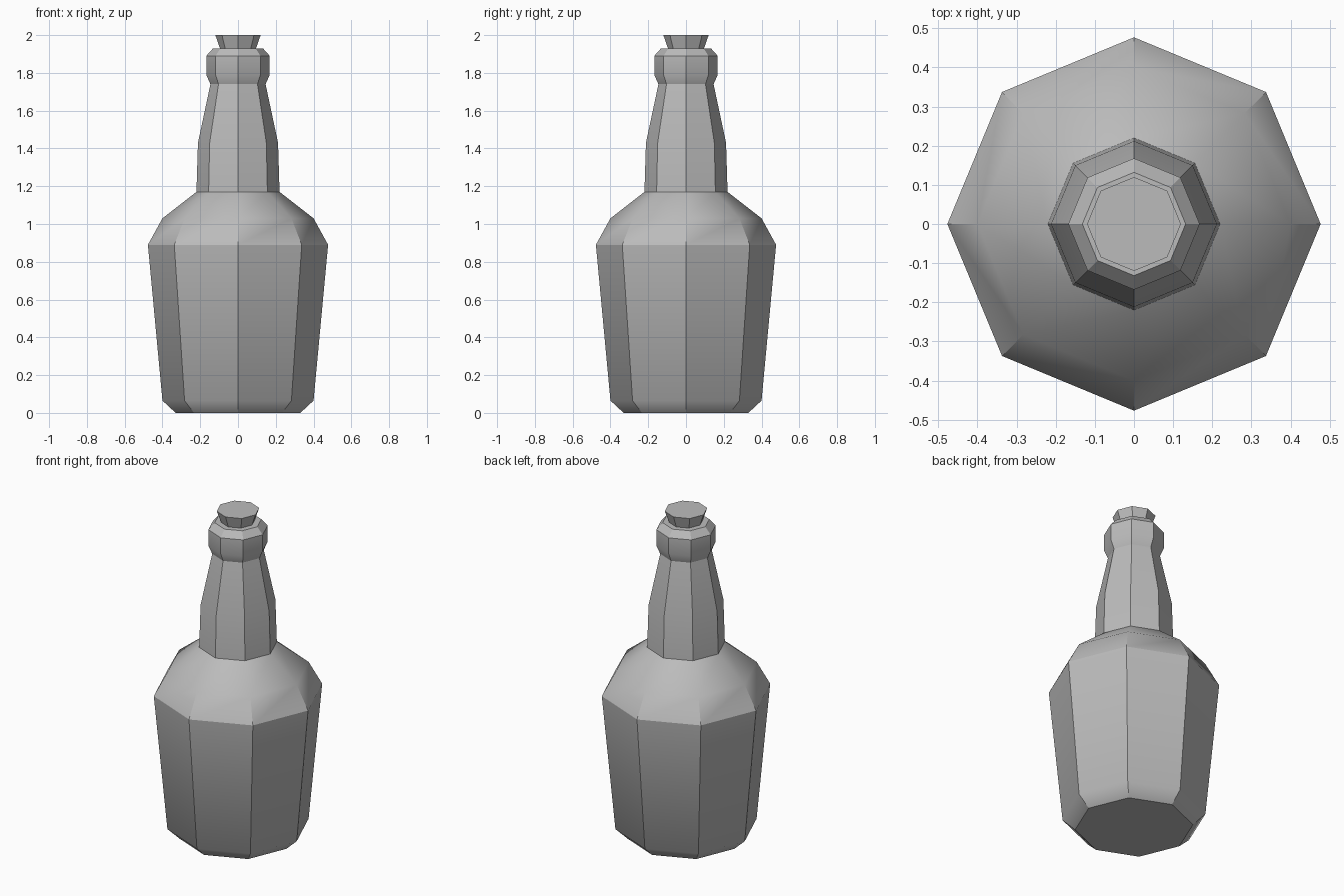
import bpy, bmesh
from math import cos, sin, pi, radians

SIDES = 8

cube = bpy.data.objects.get("Cube")
if cube:
    bpy.data.objects.remove(cube, do_unlink=True)

# One plain grey for the whole bottle
grey = bpy.data.materials.new("plain_grey")
grey.use_nodes = True
colour = (0.5, 0.5, 0.5, 1)
grey.diffuse_color = colour
grey.node_tree.nodes["Principled BSDF"].inputs["Base Color"].default_value = colour


def lathe(name, profile, soft_heights=()):
    """Closed eight-sided turned part from (radius, height) points."""
    bm = bmesh.new()
    rings = []
    for r, z in profile:
        angles = [2 * pi * i / SIDES for i in range(SIDES)]
        rings.append([bm.verts.new((r * cos(a), r * sin(a), z)) for a in angles])
    for low, high in zip(rings, rings[1:]):
        for i in range(SIDES):
            j = (i + 1) % SIDES
            bm.faces.new((low[i], low[j], high[j], high[i]))
    bm.faces.new(rings[0][::-1])
    bm.faces.new(rings[-1])
    mesh = bpy.data.meshes.new(name)
    bm.to_mesh(mesh)
    bm.free()
    mesh.materials.append(grey)
    obj = bpy.data.objects.new(name, mesh)
    bpy.context.collection.objects.link(obj)
    bpy.ops.object.select_all(action="DESELECT")
    obj.select_set(True)
    bpy.context.view_layer.objects.active = obj
    bpy.ops.object.shade_smooth_by_angle(angle=radians(30))
    # Rings that blend softly into the wall
    for edge in obj.data.edges:
        ends = [obj.data.vertices[v].co.z for v in edge.vertices]
        if any(all(abs(z - h) < 0.001 for z in ends) for h in soft_heights):
            edge.use_edge_sharp = False
    return obj


# Glass: base, tapered body, shoulder, neck and collar
lathe("bottle", [
    (0.33, 0), (0.40, 0.065),
    (0.477, 0.89), (0.40, 1.03), (0.22, 1.17),
    (0.212, 1.43), (0.146, 1.74),
    (0.168, 1.79), (0.168, 1.89), (0.132, 1.93),
], soft_heights=[0.065])

# Cork flares outward above the collar
lathe("cork", [(0.085, 1.9), (0.12, 2)])
